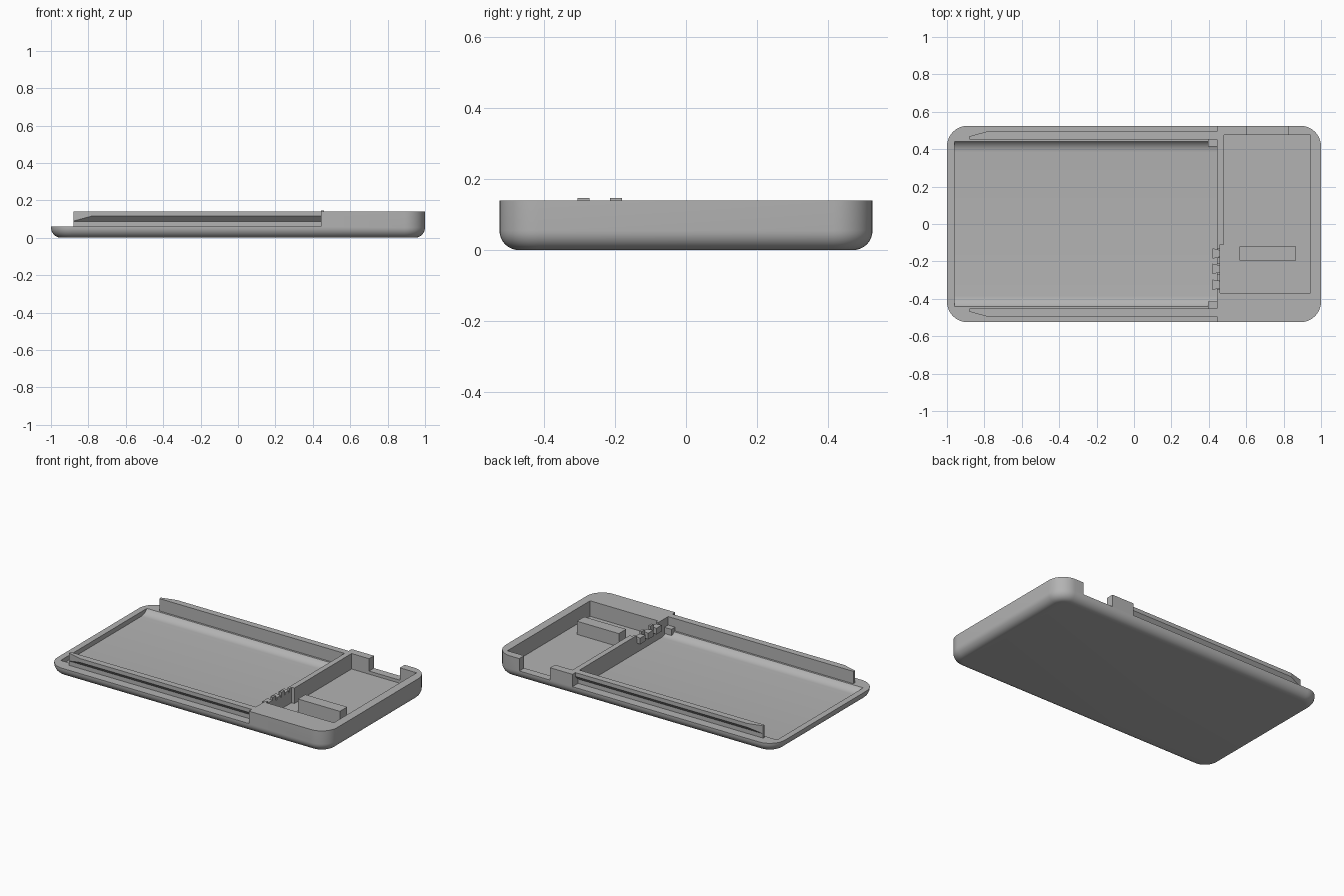
import bpy, bmesh
from math import sin, cos, pi, radians

if "Cube" in bpy.data.objects:
    bpy.data.objects.remove(bpy.data.objects["Cube"], do_unlink=True)

grey = bpy.data.materials.new("matte grey plastic")
grey.use_nodes = True
colour = (0.45, 0.45, 0.45, 1)
grey.diffuse_color = colour
grey.node_tree.nodes["Principled BSDF"].inputs["Base Color"].default_value = colour

TOP, RIM, STEP = 0.14, 0.06, 0.445


def loft(name, rings):
    """Skin a stack of equal closed rings and cap both ends."""
    bm = bmesh.new()
    rows = [[bm.verts.new(p) for p in ring] for ring in rings]
    n = len(rows[0])
    for a, b in zip(rows, rows[1:]):
        for i in range(n):
            j = (i + 1) % n
            bm.faces.new((a[i], a[j], b[j], b[i]))
    bm.faces.new(rows[0][::-1])
    bm.faces.new(rows[-1])
    bmesh.ops.recalc_face_normals(bm, faces=bm.faces)
    mesh = bpy.data.meshes.new(name)
    bm.to_mesh(mesh)
    bm.free()
    mesh.materials.append(grey)
    ob = bpy.data.objects.new(name, mesh)
    bpy.context.collection.objects.link(ob)
    return ob


def box(name, x0, x1, y0, y1, z0, z1):
    ring = [(x0, y0), (x1, y0), (x1, y1), (x0, y1)]
    return loft(name, [[(x, y, z) for x, y in ring] for z in (z0, z1)])


def rounded_ring(inset, z, hx=1.0, hy=0.525, radius=0.11, steps=10):
    r = radius - inset
    pts = []
    for q, (sx, sy) in enumerate([(1, 1), (-1, 1), (-1, -1), (1, -1)]):
        for i in range(steps + 1):
            a = (q + i / steps) * pi / 2
            pts.append((sx * (hx - radius) + r * cos(a), sy * (hy - radius) + r * sin(a), z))
    return pts


def cut(ob, cutter):
    activate(ob)
    mod = ob.modifiers.new("cut", "BOOLEAN")
    mod.operation, mod.solver, mod.object = "DIFFERENCE", "EXACT", cutter
    bpy.ops.object.modifier_apply(modifier=mod.name)
    bpy.data.objects.remove(cutter, do_unlink=True)


def activate(ob):
    bpy.ops.object.select_all(action="DESELECT")
    ob.select_set(True)
    bpy.context.view_layer.objects.active = ob


# Tray shell with a rounded underside edge
F = 0.055
angles = [radians(a) for a in range(0, 91, 10)]
shell = loft("tray_shell",
             [rounded_ring(F * (1 - sin(a)), F * (1 - cos(a))) for a in angles]
             + [rounded_ring(0, TOP)])

# Lower the long bay, then hollow it with a coved channel
cut(shell, box("step_cutter", -1.2, STEP, -1, 1, RIM, 0.3))
HALF, FLOOR, COVE = 0.453, 0.03, 0.07
arc = [(HALF - COVE + COVE * sin(a), FLOOR + COVE * (1 - cos(a))) for a in angles]
section = arc + [(HALF, 0.3)]
section += [(-y, z) for y, z in reversed(section)]
cut(shell, loft("channel_cutter", [[(x, y, z) for y, z in section] for x in (-0.96, STEP)]))

# Compartment, its thin-walled recess, and the port notch in the back wall
BAY = 0.04
bay = [(0.46, -0.37), (0.945, -0.37), (0.945, 0.475), (0.48, 0.475), (0.48, -0.11), (0.46, -0.11)]
cut(shell, loft("bay_cutter", [[(x, y, z) for x, y in bay] for z in (BAY, 0.3)]))
cut(shell, box("notch_cutter", 0.605, 0.825, 0.45, 0.6, RIM, 0.3))
cut(shell, box("clip_gap_cutter", 0.4, 0.47, -0.35, -0.13, 0.115, 0.3))
activate(shell)
bpy.ops.object.shade_smooth_by_angle(angle=radians(30))

# Hooked side rails with chamfered lead-in, and end stops
for side, s in (("left", 1), ("right", -1)):
    def rail_ring(x, out):
        yz = [(0.453, RIM - 0.01), (0.468, RIM - 0.01), (0.468, 0.088),
              (out, 0.088 + out - 0.468), (out, TOP), (0.453, TOP)]
        return [(x, s * y, z) for y, z in yz]
    loft("rail_" + side, [rail_ring(-0.88, 0.469), rail_ring(-0.785, 0.495), rail_ring(STEP, 0.495)])
    y0, y1 = sorted((s * 0.415, s * 0.46))
    box("end_stop_" + side, 0.395, STEP + 0.005, y0, y1, 0.045, 0.085)

# Contact teeth flaring out of the thin wall, with raised tabs between
for i, y in enumerate((-0.158, -0.24, -0.325)):
    tooth = [(0.42, y - 0.028), (0.46, y - 0.018), (0.46, y + 0.018), (0.42, y + 0.028)]
    loft(f"contact_tooth_{i + 1}", [[(x, v, z) for x, v in tooth] for z in (0.09, 0.13)])
for i, y in enumerate((-0.197, -0.288)):
    box(f"contact_tab_{i + 1}", STEP, 0.46, y - 0.017, y + 0.017, 0.10, 0.147)

# Support block on the compartment floor
box("support_block", 0.565, 0.865, -0.195, -0.12, BAY - 0.01, 0.125)
